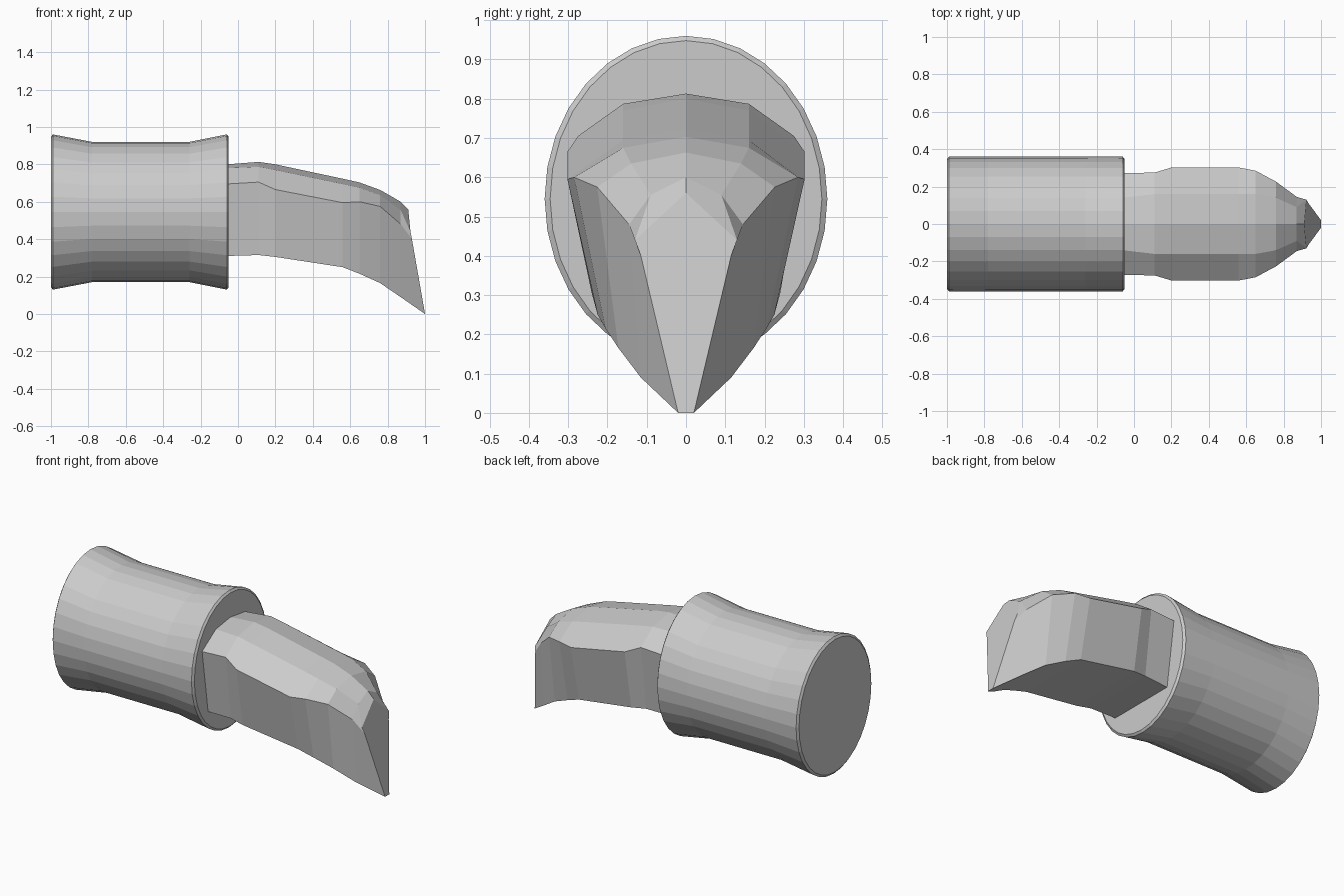
import bpy
from math import sin, cos, pi

if "Cube" in bpy.data.objects:
    bpy.data.objects.remove(bpy.data.objects["Cube"])


def make_object(name, verts, faces):
    mesh = bpy.data.meshes.new(name)
    mesh.from_pydata(verts, [], faces)
    mesh.validate()
    mesh.update()
    obj = bpy.data.objects.new(name, mesh)
    bpy.context.collection.objects.link(obj)
    return obj


def loft(name, rings):
    """Skin a list of equal-length closed rings and cap both ends."""
    n = len(rings[0])
    verts = [p for ring in rings for p in ring]
    faces = []
    for r in range(len(rings) - 1):
        a, b = r * n, (r + 1) * n
        for i in range(n):
            j = (i + 1) % n
            faces.append((a + i, a + j, b + j, b + i))
    faces.append(tuple(reversed(range(n))))
    faces.append(tuple(range(len(verts) - n, len(verts))))
    return make_object(name, verts, faces)


# Waisted oval sleeve: x, half width, half height
SIDES, AXIS_Z = 32, 0.545
sleeve_profile = [(-1.0, 0.346, 0.401), (-0.99, 0.36, 0.415),
                  (-0.78, 0.36, 0.375), (-0.26, 0.36, 0.375),
                  (-0.06, 0.36, 0.415), (-0.05, 0.346, 0.403)]
loft("sleeve", [[(x, w * cos(2 * pi * i / SIDES), AXIS_Z + h * sin(2 * pi * i / SIDES))
                 for i in range(SIDES)] for x, w, h in sleeve_profile])


# Hooked blade: each half section runs top centre, top bevel, shoulder, bottom corner
def mirrored(half):
    """Close a half section across y = 0."""
    return half + [(x, -y, z) for x, y, z in reversed(half[1:])]


# x, top z, bevel y z, shoulder y z, bottom y z
blade_sections = [
    (-0.06, 0.80, 0.14, 0.78, 0.272, 0.695, 0.215, 0.31),
    (0.11, 0.813, 0.16, 0.787, 0.275, 0.705, 0.225, 0.315),
    (0.20, 0.80, 0.16, 0.77, 0.302, 0.665, 0.24, 0.305),
    (0.56, 0.723, 0.16, 0.695, 0.302, 0.595, 0.225, 0.25),
    (0.65, 0.703, 0.16, 0.675, 0.285, 0.60, 0.205, 0.215),
    (0.76, 0.663, 0.14, 0.635, 0.226, 0.575, 0.172, 0.165),
    (0.87, 0.60, 0.09, 0.555, 0.145, 0.48, 0.115, 0.09),
]
rings = [mirrored([(x, 0, z0), (x, y1, z1), (x, y2, z2), (x, y3, z3)])
         for x, z0, y1, z1, y2, z2, y3, z3 in blade_sections]

# Slanted front facet narrowing to the point
rings.append(mirrored([(0.91, 0, 0.56), (0.922, 0.13, 0.44),
                       (0.93, 0.115, 0.40), (1.0, 0.02, 0.0)]))
loft("blade", rings)
